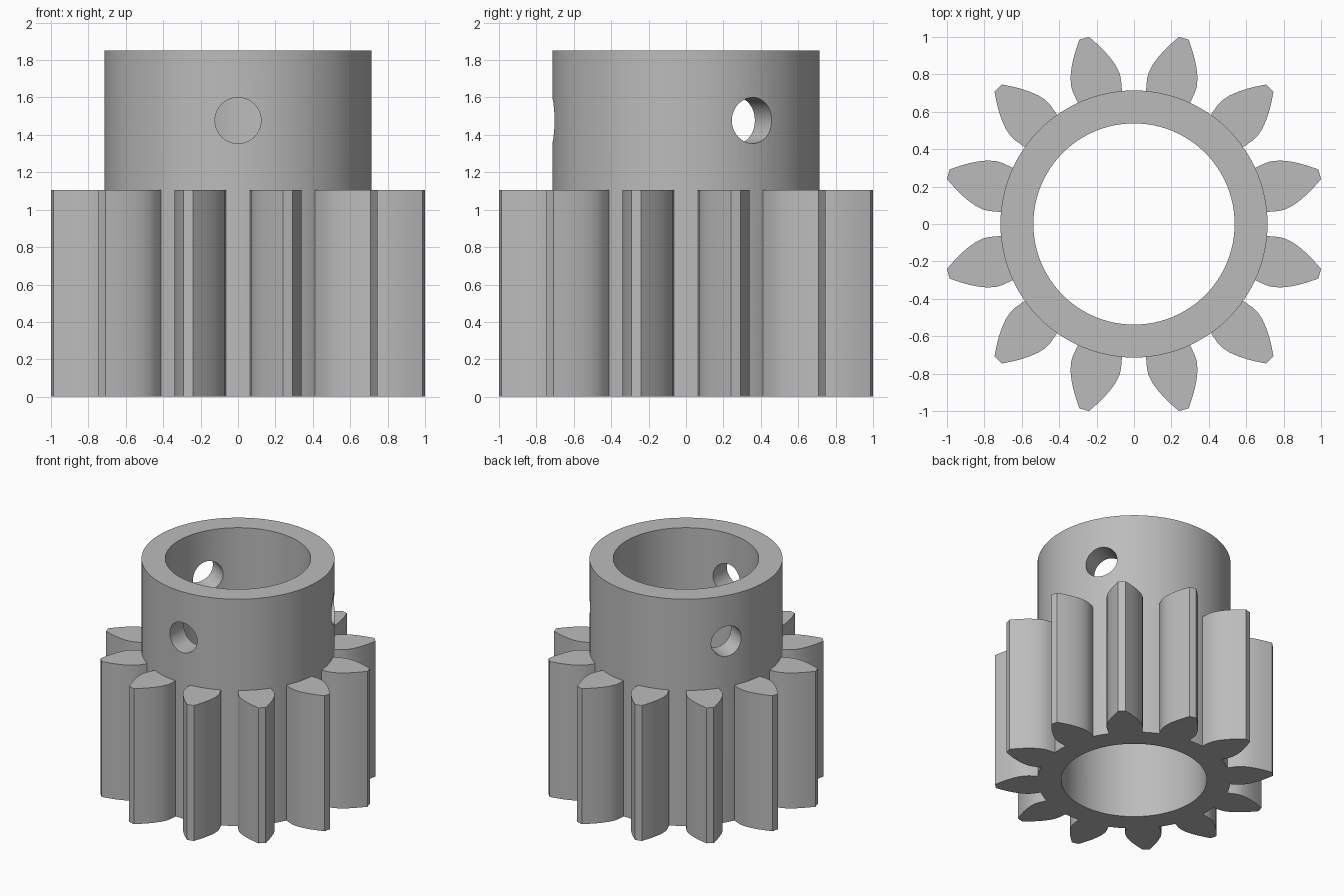
import bpy, bmesh, math
from mathutils import Matrix, Vector

old = bpy.data.objects.get("Cube")
if old:
    bpy.data.objects.remove(old, do_unlink=True)

HUB_R, BORE_R, HUB_H = 0.714, 0.538, 1.85
GEAR_H, TEETH = 1.105, 12
HOLE_R, HOLE_Z = 0.123, 1.477

steel = bpy.data.materials.new("grey steel")
steel.use_nodes = True
grey = (0.5, 0.5, 0.5, 1)
steel.diffuse_color = grey
steel.node_tree.nodes["Principled BSDF"].inputs["Base Color"].default_value = grey


def make_object(name, bm):
    bmesh.ops.recalc_face_normals(bm, faces=bm.faces)
    mesh = bpy.data.meshes.new(name)
    bm.to_mesh(mesh)
    bm.free()
    mesh.materials.append(steel)
    obj = bpy.data.objects.new(name, mesh)
    bpy.context.collection.objects.link(obj)
    return obj


def extrude(bm, outline, height):
    face = bm.faces.new([bm.verts.new(p) for p in outline])
    top = bmesh.ops.extrude_face_region(bm, geom=[face])["geom"]
    bmesh.ops.translate(bm, vec=(0, 0, height),
                        verts=[v for v in top if isinstance(v, bmesh.types.BMVert)])


def combine(target, other, operation):
    mod = target.modifiers.new(operation, "BOOLEAN")
    mod.operation, mod.solver, mod.object = operation, "EXACT", other
    bpy.context.view_layer.objects.active = target
    bpy.ops.object.modifier_apply(modifier=mod.name)
    bpy.data.objects.remove(other, do_unlink=True)


# Hollow hub, turned from a rectangular section
bm = bmesh.new()
section = [(BORE_R, 0), (HUB_R, 0), (HUB_R, HUB_H), (BORE_R, HUB_H)]
verts = [bm.verts.new((r, 0, z)) for r, z in section]
edges = [bm.edges.new((verts[i], verts[(i + 1) % 4])) for i in range(4)]
bmesh.ops.spin(bm, geom=verts + edges, cent=(0, 0, 0), axis=(0, 0, 1),
               angle=math.tau, steps=96, use_merge=True)
bmesh.ops.remove_doubles(bm, verts=bm.verts, dist=0.0005)
pinion = make_object("pinion_gear", bm)

# Teeth: half flank as (distance from axis, half width), mirrored
flank = [(0.69, 0.119), (0.725, 0.126), (0.765, 0.133), (0.80, 0.134),
         (0.845, 0.125), (0.89, 0.108), (0.935, 0.086), (0.98, 0.059), (1.028, 0.027)]
profile = flank + [(u, -v) for u, v in reversed(flank)]
bm = bmesh.new()
for k in range(TEETH):
    turn = Matrix.Rotation(math.tau * (k + 0.5) / TEETH, 3, "Z")
    extrude(bm, [turn @ Vector((u, v, 0)) for u, v in profile], GEAR_H)
combine(pinion, make_object("gear_teeth", bm), "UNION")

# Three radial set screw holes
bm = bmesh.new()
for angle in (-90, 30, 150):
    place = (Matrix.Rotation(math.radians(angle), 4, "Z")
             @ Matrix.Translation((0.65, 0, HOLE_Z)) @ Matrix.Rotation(math.pi / 2, 4, "Y"))
    bmesh.ops.create_cone(bm, cap_ends=True, segments=40, radius1=HOLE_R,
                          radius2=HOLE_R, depth=0.5, matrix=place)
combine(pinion, make_object("screw_hole_cutter", bm), "DIFFERENCE")

bpy.ops.object.select_all(action="DESELECT")
pinion.select_set(True)
bpy.context.view_layer.objects.active = pinion
bpy.ops.object.shade_smooth_by_angle(angle=math.radians(30))
